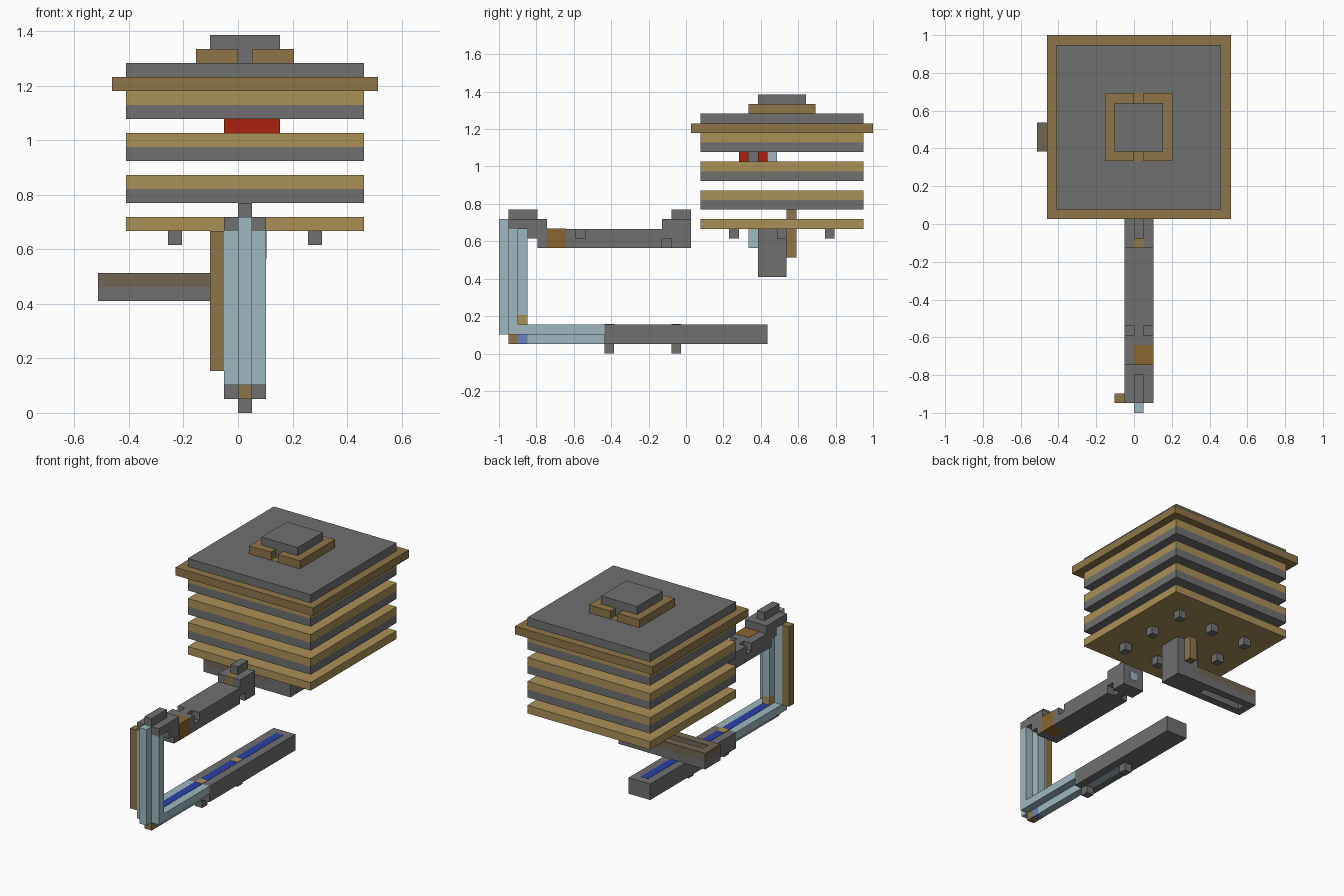
import bpy
import bmesh

old = bpy.data.objects.get("Cube")
if old:
    bpy.data.objects.remove(old, do_unlink=True)

UNIT = 2 / 39      # edge length of one block
PROUD = 0.03       # thickness of painted plates, in blocks


def paint(name, red, green, blue):
    mat = bpy.data.materials.new(name)
    mat.use_nodes = True
    color = (red, green, blue, 1)
    mat.diffuse_color = color
    shader = next(n for n in mat.node_tree.nodes if n.type == "BSDF_PRINCIPLED")
    shader.inputs["Base Color"].default_value = color
    return mat


grey = paint("stone_grey", .16, .16, .16)
sand = paint("sand", .40, .28, .095)
brown = paint("wood_brown", .27, .18, .066)
ice = paint("pale_blue", .34, .48, .53)
scarlet = paint("red", .40, .015, .005)
navy = paint("deep_blue", .022, .052, .38)
orange = paint("rust_orange", .26, .13, .028)
taupe = paint("taupe", .165, .133, .088)
slate = paint("slate_blue", .14, .22, .52)


def box(name, mat, x, y, z):
    """Block-grid box given as (low, high) ranges along each axis."""
    bm = bmesh.new()
    bmesh.ops.create_cube(bm, size=1)
    for vert in bm.verts:
        picks = [r[1] if c > 0 else r[0] for r, c in zip((x, y, z), vert.co)]
        vert.co = ((picks[0] - 10) * UNIT, (picks[1] - 19.5) * UNIT, picks[2] * UNIT)
    mesh = bpy.data.meshes.new(name)
    bm.to_mesh(mesh)
    bm.free()
    mesh.materials.append(mat)
    obj = bpy.data.objects.new(name, mesh)
    bpy.context.collection.objects.link(obj)
    return obj


MID = (10, 11)     # centre column of the long frame
WIDE = (9, 12)     # full width of the long frame


def sides(name, mat, y, z):
    """Pair of boxes on either side of the centre column."""
    box("right_" + name, mat, (9, 10), y, z)
    box("left_" + name, mat, (11, 12), y, z)


# Stacked square floors
floor_x, floor_y = (2, 19), (21, 38)
box("base_floor", sand, floor_x, floor_y, (13, 14))
for level in (15, 18, 21):
    box("floor_underlay", grey, floor_x, floor_y, (level, level + 1))
    box("floor_top", sand, floor_x, floor_y, (level + 1, level + 2))

# Roof, notched collar and cap
box("roof_eave", brown, (1, 20), (20, 39), (23, 24))
box("roof_slab", grey, floor_x, floor_y, (24, 25))
for name, x in (("right_collar", (7, 10)), ("left_collar", (11, 14))):
    box(name, brown, x, (26, 33), (25, 26))
box("collar_core", grey, MID, (27, 32), (25, 26))
for y in (26, 32):
    box("notch_floor", brown, MID, (y, y + 1), (25, 25 + PROUD))
box("roof_cap", grey, (8, 13), (27, 32), (26, 27))

# Coloured core under the top floor
box("core_front", scarlet, (9, 13), (25, 26), (20, 21))
box("core_link", grey, MID, (26, 27), (20, 21))
box("core_back", scarlet, (9, 13), (27, 28), (20, 21))
box("core_tail", ice, MID, (28, 29), (20, 21))

# Studs under the base
for x in (5, 10, 15):
    for y in (24, 29, 34):
        if (x, y) != (10, 29):
            box("base_stud", grey, (x, x + 1), (y, y + 1), (12, 13))

# Hanging post and slotted side arm
box("hanging_post", grey, WIDE, (27, 30), (8, 13))
box("post_rod", brown, MID, (30, 31), (10, 15))
box("post_lug", ice, MID, (26, 27), (11, 13))
for name, mat, z in (("arm_lower", grey, (8, 9)), ("arm_upper", taupe, (9, 10))):
    box(name + "_front_rail", mat, (0, 9), (27, 28), z)
    box(name + "_back_rail", mat, (0, 9), (29, 30), z)
    box(name + "_outer_bridge", mat, (0, 1), (28, 29), z)
    box(name + "_inner_bridge", mat, (7, 9), (28, 29), z)

# Upper beam with side notches
box("beam_core", grey, MID, (4, 20), (11, 13))
sides("beam_lower", grey, (4, 17), (11, 12))
sides("beam_lower_rear", grey, (18, 20), (11, 12))
sides("beam_upper_front", grey, (4, 8), (12, 13))
sides("beam_upper", grey, (9, 20), (12, 13))
box("beam_patch", orange, (10, 12 + PROUD), (5, 7), (11, 13 + PROUD))
box("beam_end_plate", ice, MID, (20, 20 + PROUD), (12, 13))
sides("rear_block_side", grey, (17, 20), (13, 14))
box("rear_block_nose", brown, MID, (17, 18), (13, 14))
box("rear_block_core", grey, MID, (18, 20), (13, 14))
box("rear_knob", grey, MID, (18, 20), (14, 15))

# Front upright with a plus-shaped section
box("upright_front_ridge", ice, MID, (0, 1), (2, 14))
box("upright_web", ice, WIDE, (1, 2), (2, 13))
box("upright_back_ridge", ice, MID, (2, 3), (4, 13))
box("upright_back_foot", sand, MID, (2, 3), (3, 4))
box("upright_strip", brown, (8, 9), (1, 2), (3, 13))
box("upright_cap", grey, WIDE, (1, 5), (13, 14))
box("upright_elbow", grey, WIDE, (3, 4), (12, 13))
box("front_knob", grey, MID, (1, 4), (14, 15))

# Lower rail: pale front half, grey rear half
box("rail_front", ice, WIDE, (2, 11), (2, 3))
box("rail_keel", ice, MID, (3, 11), (1, 2))
box("keel_tip", brown, MID, (1, 2), (1, 2))
box("keel_joint", slate, MID, (2, 3), (1, 2))
box("rail_rear", grey, WIDE, (11, 28), (1, 3))
box("rail_under_plate", ice, MID, (12, 18), (1 - PROUD, 1))
box("rail_stripe", navy, MID, (3, 27), (3, 3 + PROUD))
for y in (11, 18):
    box("rail_foot", grey, MID, (y, y + 1), (0, 1))
    box("stripe_marker", sand, MID, (y, y + 1), (3, 3 + 2 * PROUD))
